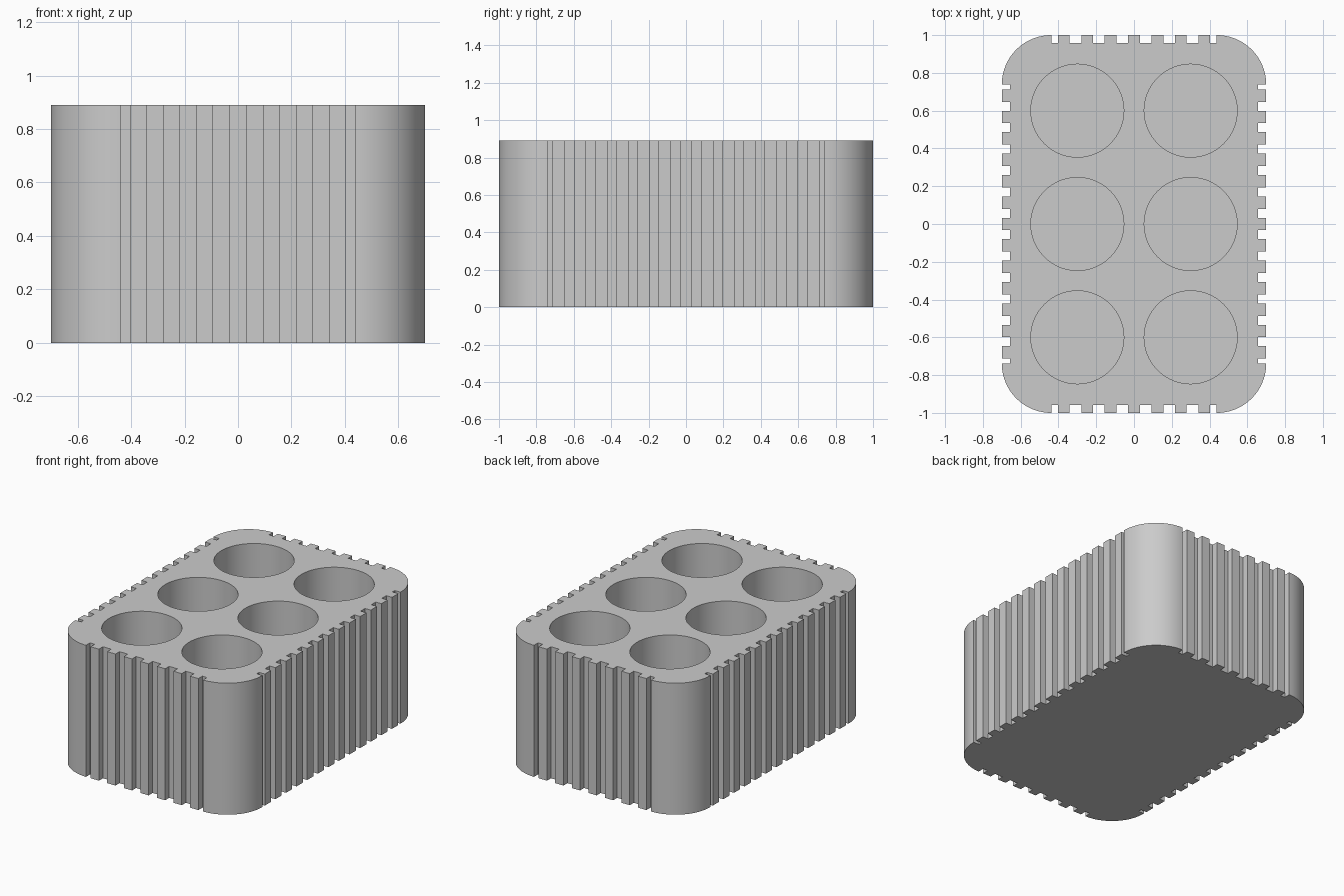
import bpy, bmesh
from math import sin, cos, pi
from mathutils import Vector, Matrix

if "Cube" in bpy.data.objects:
    bpy.data.objects.remove(bpy.data.objects["Cube"], do_unlink=True)

HALF_X, HALF_Y, HEIGHT = 0.7, 1.0, 0.89
CORNER = 0.262      # radius of the rounded corners
DEPTH = 0.043       # groove depth
CUP_R, FLOOR = 0.246, 0.08

grey = bpy.data.materials.new("plain grey")
grey.use_nodes = True
colour = (0.6, 0.6, 0.6, 1)
grey.diffuse_color = colour
grey.node_tree.nodes["Principled BSDF"].inputs["Base Color"].default_value = colour


def make_object(name, bm):
    bmesh.ops.recalc_face_normals(bm, faces=bm.faces)
    mesh = bpy.data.meshes.new(name)
    bm.to_mesh(mesh)
    bm.free()
    mesh.materials.append(grey)
    obj = bpy.data.objects.new(name, mesh)
    bpy.context.collection.objects.link(obj)
    return obj


def ribbed_side(half_length, distance, pitch, rib, count):
    """Outline of one side, running along +x at y = -distance."""
    inner = -distance + DEPTH
    end = half_length - CORNER
    points = [(-end, inner)]
    for k in range(-count, count + 1):
        a, b = k * pitch - rib / 2, k * pitch + rib / 2
        points += [(a, inner), (a, -distance), (b, -distance), (b, inner)]
    points.append((end, inner))
    # rounded corner leading to the next side
    for i in range(25):
        t = -pi / 2 + i / 24 * pi / 2
        points.append((end + CORNER * cos(t), -distance + CORNER * (1 + sin(t))))
    return points


# Ribbed block: four sides joined into one outline, then raised
short = ribbed_side(HALF_X, HALF_Y, 0.124, 0.062, 3)
long = ribbed_side(HALF_Y, HALF_X, 0.1133, 0.066, 6)
outline = []
for turn, side in enumerate((short, long, short, long)):
    spin = Matrix.Rotation(turn * pi / 2, 3, "Z")
    outline += [spin @ Vector((x, y, 0)) for x, y in side]

bm = bmesh.new()
base = bm.faces.new([bm.verts.new(p) for p in outline])
raised = bmesh.ops.extrude_face_region(bm, geom=[base], use_keep_orig=True)
top = [v for v in raised["geom"] if isinstance(v, bmesh.types.BMVert)]
bmesh.ops.translate(bm, verts=top, vec=(0, 0, HEIGHT))
block = make_object("ribbed_block", bm)

# Six round wells sunk into the top
bm = bmesh.new()
for x in (-0.3, 0.3):
    for y in (-0.6, 0, 0.6):
        bmesh.ops.create_cone(
            bm, cap_ends=True, segments=96, radius1=CUP_R, radius2=CUP_R,
            depth=HEIGHT, matrix=Matrix.Translation((x, y, FLOOR + HEIGHT / 2)))
wells = make_object("well_cutter", bm)
wells.hide_render = True

cut = block.modifiers.new("wells", "BOOLEAN")
cut.operation = "DIFFERENCE"
cut.solver = "EXACT"
cut.object = wells

bpy.ops.object.select_all(action="DESELECT")
block.select_set(True)
bpy.context.view_layer.objects.active = block
bpy.ops.object.modifier_apply(modifier=cut.name)
bpy.data.objects.remove(wells, do_unlink=True)
bpy.ops.object.shade_smooth_by_angle(angle=pi / 6)
